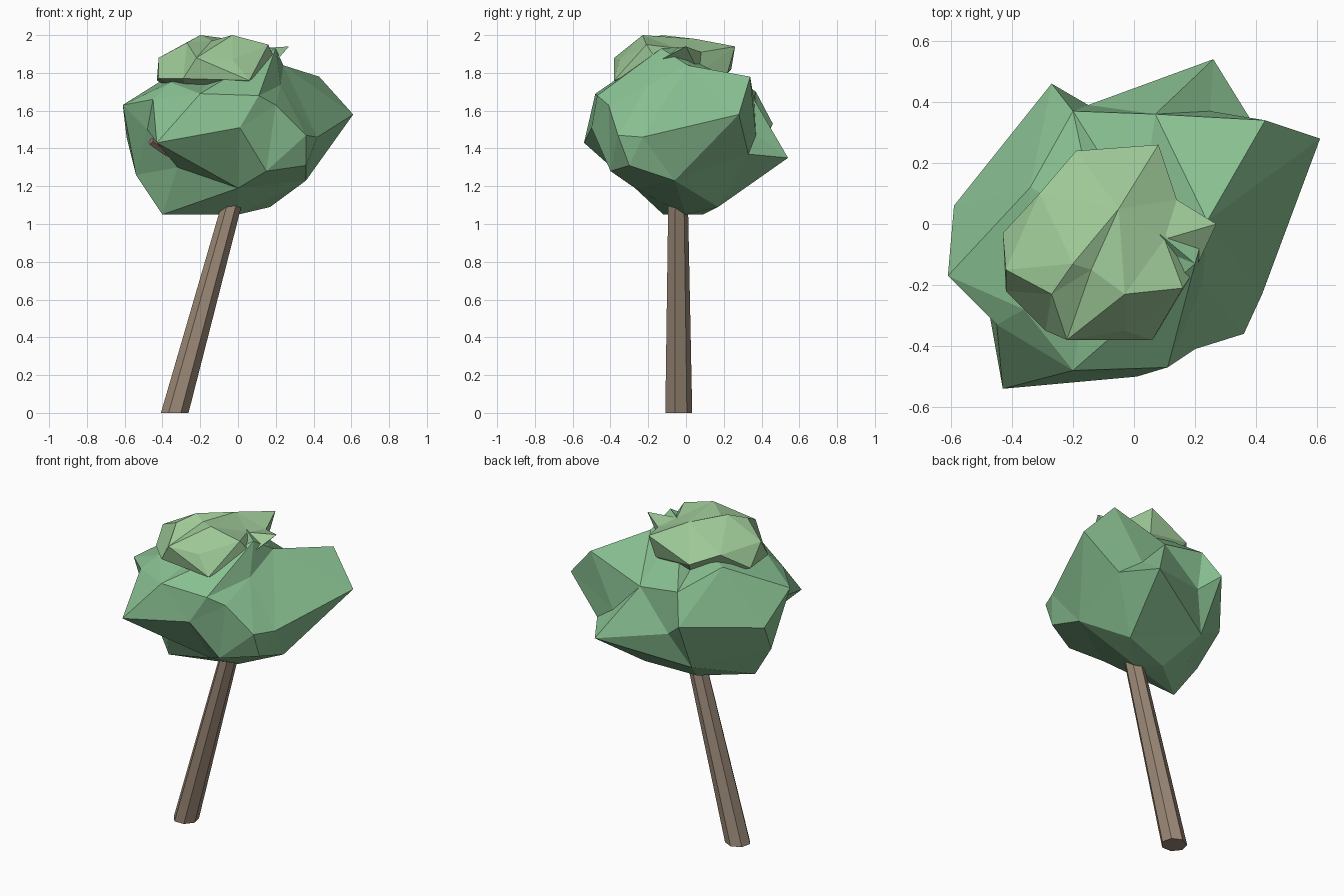
import bpy, bmesh
from math import cos, sin, tau
from mathutils import Vector


def finish(bm, name, color):
    bmesh.ops.recalc_face_normals(bm, faces=bm.faces)
    me = bpy.data.meshes.new(name)
    bm.to_mesh(me)
    bm.free()
    mat = bpy.data.materials.new(name + "_material")
    mat.diffuse_color = (*color, 1)
    me.materials.append(mat)
    ob = bpy.data.objects.new(name, me)
    bpy.context.collection.objects.link(ob)
    return ob


def leaf_clump(name, center, points, color):
    """Lumpy faceted ball: wrap the directions on a unit sphere, then push each out to its lump."""
    c = Vector(center)
    bm = bmesh.new()
    target = {}
    for p in points:
        v = bm.verts.new((Vector(p) - c).normalized())
        target[v] = Vector(p)
    bmesh.ops.convex_hull(bm, input=list(bm.verts))
    for v in bm.verts:
        v.co = target[v]
    return finish(bm, name, color)


def limb(name, a, b, ra, rb, sides, color, flat=True, turn=0.0):
    """Tapered stick from a to b, with level ends if flat."""
    a, b = Vector(a), Vector(b)
    q = Vector((0, 0, 1)).rotation_difference(b - a)
    bm = bmesh.new()
    rings = []
    for p, r in ((a, ra), (b, rb)):
        ring = []
        for i in range(sides):
            t = tau * i / sides + turn
            o = Vector((r * cos(t), r * sin(t), 0))
            ring.append(bm.verts.new(p + (o if flat else q @ o)))
        rings.append(ring)
        bm.faces.new(ring)
    for i in range(sides):
        j = (i + 1) % sides
        bm.faces.new((rings[0][i], rings[0][j], rings[1][j], rings[1][i]))
    return finish(bm, name, color)


BARK = (0.33, 0.25, 0.185)

# Leaning trunk and a short side branch
limb("trunk", (-0.335, -0.042, 0), (0.015, -0.045, 1.28), 0.075, 0.052, 7, BARK, turn=tau / 4)
limb("branch", (-0.03, -0.05, 1.15), (-0.46, -0.30, 1.44), 0.035, 0.022, 5, (0.30, 0.17, 0.14), False)

# Large lower crown
leaf_clump("lower_crown", (0.0, -0.02, 1.43), [
    # front lumps
    (-0.43, -0.54, 1.43), (0.01, -0.50, 1.51), (-0.20, -0.48, 1.69), (0.11, -0.47, 1.68),
    (0.20, -0.41, 1.63), (0.15, -0.40, 1.28), (0.36, -0.36, 1.47), (0.36, -0.30, 1.31),
    (-0.32, -0.26, 1.30),
    # left side
    (-0.61, -0.17, 1.63), (-0.45, -0.33, 1.66), (-0.48, -0.26, 1.50), (-0.59, 0.06, 1.46),
    (-0.54, -0.08, 1.26),
    # right side
    (0.42, -0.23, 1.46), (0.61, 0.28, 1.58), (0.43, 0.34, 1.78), (0.36, -0.06, 1.23),
    # back lumps
    (0.26, 0.54, 1.35), (0.25, 0.37, 1.47), (0.39, 0.33, 1.37), (-0.15, 0.39, 1.43),
    (-0.27, 0.46, 1.53), (-0.20, 0.37, 1.70), (0.07, 0.36, 1.66), (-0.25, 0.30, 1.21),
    # underside
    (0.0, 0.0, 1.05), (-0.14, 0.09, 1.05), (-0.40, -0.12, 1.05), (0.17, 0.17, 1.09),
    (0.0, -0.27, 1.19),
    # top
    (0.24, 0.01, 1.84), (0.225, -0.20, 1.735), (0.20, -0.13, 1.93), (0.02, 0.02, 1.94),
    (-0.36, -0.28, 1.75), (-0.34, 0.12, 1.80), (-0.12, 0.0, 1.82),
], (0.25, 0.53, 0.285))

# Small lighter crown on top
leaf_clump("upper_crown", (-0.1, -0.07, 1.80), [
    # rim
    (-0.43, -0.03, 1.76), (-0.42, -0.15, 1.88), (-0.42, -0.22, 1.77), (-0.29, -0.35, 1.77),
    (-0.22, -0.38, 1.88), (0.06, -0.38, 1.76), (-0.03, -0.35, 1.87), (0.16, -0.21, 1.95),
    (0.20, -0.15, 1.86), (0.27, 0.0, 1.94), (0.14, 0.08, 1.91), (0.12, 0.07, 1.80),
    (0.08, 0.26, 1.94), (0.06, 0.22, 1.80), (-0.19, 0.24, 1.82), (-0.31, 0.10, 1.86),
    # top
    (-0.27, -0.23, 1.96), (-0.20, -0.13, 2.0), (-0.14, -0.15, 1.97), (-0.03, -0.23, 2.0),
    (-0.05, 0.05, 1.98), (0.10, -0.05, 1.93),
    # hidden base
    (-0.25, -0.15, 1.66), (0.05, 0.0, 1.66), (-0.12, 0.12, 1.68),
], (0.34, 0.58, 0.31))
